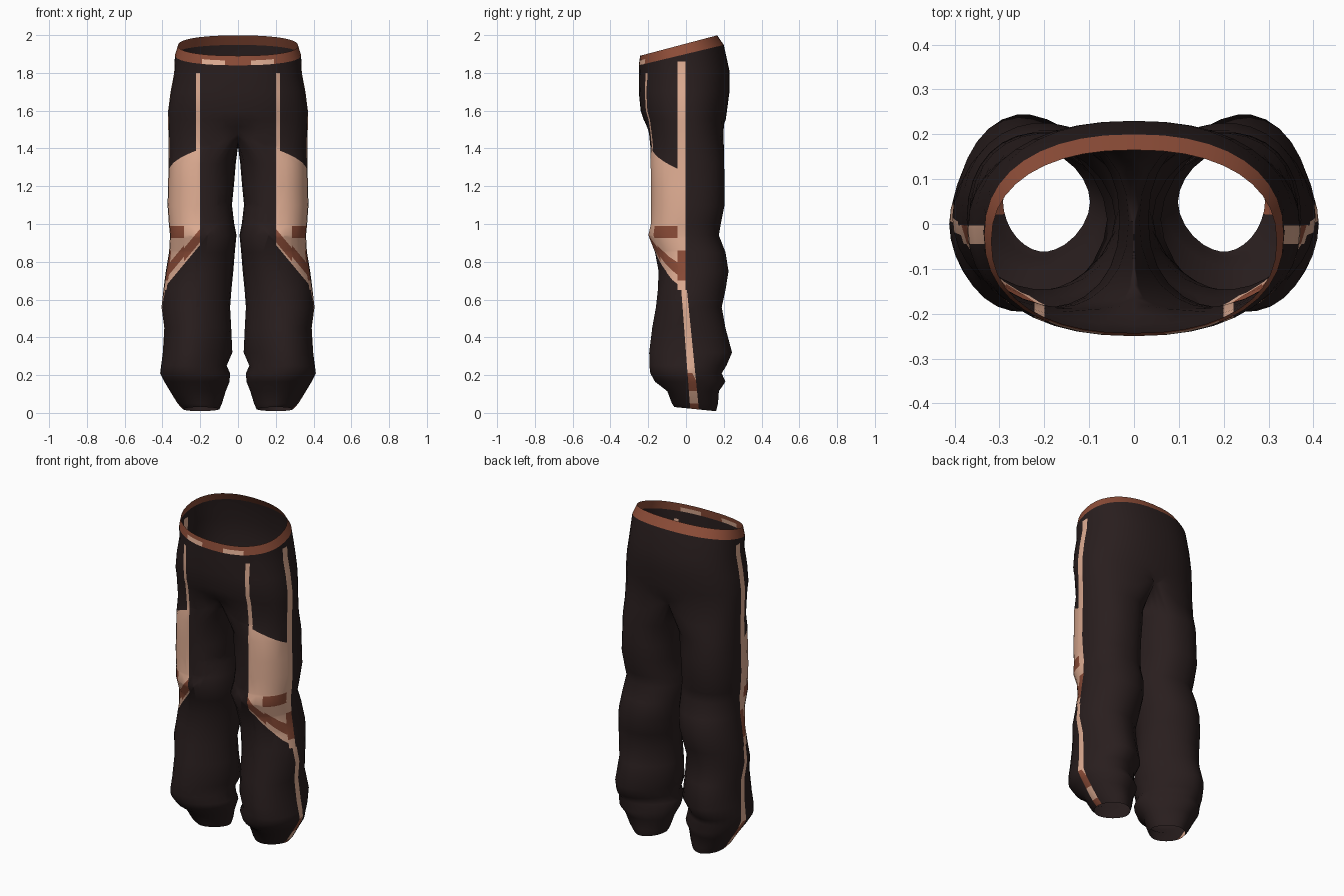
import bpy, bmesh
from math import pi, sin, cos, radians
from mathutils import Vector

cube = bpy.data.objects.get("Cube")
if cube:
    bpy.data.objects.remove(cube, do_unlink=True)

OUTER, INNER = 20, 8          # segments on the outer side and the inseam side
DARK, TAN, RUST = range(3)


def make_material(name, colour):
    mat = bpy.data.materials.new(name)
    mat.use_nodes = True
    mat.diffuse_color = (*colour, 1)
    mat.node_tree.nodes["Principled BSDF"].inputs["Base Color"].default_value = (*colour, 1)
    return mat


materials = [
    make_material("dark_cloth", (.022, .013, .013)),
    make_material("tan_panel", (.76, .43, .3)),
    make_material("rust_trim", (.27, .075, .04)),
]


def power(value, exponent):
    return abs(value) ** exponent * (1 if value >= 0 else -1)


def hip_ring(z, half_width, front, back, tilt):
    """Half ring from the front centre round the side to the back centre."""
    points = []
    for i in range(OUTER + 1):
        angle = pi * i / OUTER
        side, along = abs(sin(angle)) ** .88, power(cos(angle), .88)
        if i in (0, OUTER):
            side = 0
        y = (front + back) / 2 - (back - front) / 2 * along
        points.append(Vector((half_width * side, y, z + tilt * y)))
    return points


def leg_ring(z, inside, outside, front, back, tilt=0):
    """Closed ring; the last points run along the inseam."""
    points = []
    lean = .035 * max(0, 1 - abs(z - .35) / .4)    # shin and calf swing outwards
    shape = .9 + .2 * min(1, max(0, (.9 - z) / .4))  # less boxy below the knee
    for i in range(OUTER + INNER):
        if i <= OUTER:
            angle = pi / 3 + 4 * pi / 3 * i / OUTER
        else:
            angle = 5 * pi / 3 + 2 * pi / 3 * (i - OUTER) / INNER
        x = (inside + outside) / 2 - (outside - inside) / 2 * power(cos(angle), shape)
        x += lean * sin(angle) ** 2
        y = (front + back) / 2 - (back - front) / 2 * power(sin(angle), shape)
        points.append(Vector((max(x, 0), y, z + tilt * (y - (front + back) / 2))))
    return points


def loft(bm, rings):
    """Skin the rings from top to bottom; closed where both rings are closed."""
    rows = [[bm.verts.new(p) for p in ring] for ring in rings]
    for top, low in zip(rows, rows[1:]):
        closed = len(top) == len(low) == OUTER + INNER
        for i in range(OUTER + INNER if closed else OUTER):
            j = (i + 1) % len(top) if closed else i + 1
            bm.faces.new((top[i], low[i], low[j], top[j]))


def cut(bm, point, normal, where):
    """Cut the faces that pass the test along a plane."""
    faces = [f for f in bm.faces if where(f.calc_center_median())]
    geom = set(faces)
    for f in faces:
        geom.update(f.edges)
        geom.update(f.verts)
    bmesh.ops.bisect_plane(bm, geom=list(geom), dist=.0005,
                           plane_co=point, plane_no=normal)


def finish(bm, name, rule):
    for face in bm.faces:
        face.material_index = rule(face.calc_center_median())
    mesh = bpy.data.meshes.new(name)
    bm.to_mesh(mesh)
    bm.free()
    obj = bpy.data.objects.new(name, mesh)
    bpy.context.collection.objects.link(obj)
    for mat in materials:
        mesh.materials.append(mat)
    mirror = obj.modifiers.new("mirror", "MIRROR")
    mirror.use_clip = True
    mirror.merge_threshold = .001
    bpy.ops.object.select_all(action="DESELECT")
    obj.select_set(True)
    bpy.context.view_layer.objects.active = obj
    bpy.ops.object.shade_smooth_by_angle(angle=radians(60))


# Waistband with tan patches on the front
rim = hip_ring(1.955, .318, -.243, .165, .265)
seam = hip_ring(1.9, .334, -.25, .2, .24)
middle = [a.lerp(b, .5) for a, b in zip(rim, seam)]
band = bmesh.new()
loft(band, [rim, middle, seam])
for x in (.07, .19):
    cut(band, (x, 0, 0), (1, 0, 0), lambda c: c.y < 0)
finish(band, "waistband",
       lambda c: TAN if c.y < -.1 and .07 < c.x < .19 and c.z < 1.868 else RUST)

# Hips: height, half width, front, back, tilt
hips = [seam] + [hip_ring(*row) for row in (
    (1.8, .338, -.25, .23, .05),
    (1.7, .357, -.25, .23, 0),
    (1.6, .37, -.24, .217, 0),
    (1.55, .37, -.224, .21, 0),
)]

# Saddle-shaped crotch, higher at the front and back seams
crotch = leg_ring(1.41, -.15, .368, -.19, .2)
for p in crotch:
    p.z += 2.5 * p.y ** 2 * max(0, 1 - p.x / .15)
fork = [a.lerp(b, .5) for a, b in zip(hips[-1], crotch)]

# Legs: height, inseam, outseam, front, back
legs = [leg_ring(*row) for row in (
    (1.32, .012, .368, -.188, .203),
    (1.2, .022, .37, -.186, .205),
    (1.1, .032, .373, -.186, .205),
    (1.0, .02, .366, -.187, .185),
    (.94, .008, .36, -.2, .175),
    (.85, .017, .365, -.165, .21),
    (.75, .025, .382, -.146, .226),
    (.65, .035, .395, -.15, .21),
    (.56, .042, .405, -.16, .19),
    (.45, .036, .39, -.18, .21),
    (.32, .03, .398, -.196, .245),
    (.25, .06, .407, -.195, .215),
    (.21, .042, .412, -.19, .19),
    (.165, .045, .39, -.165, .21),
    (.115, .065, .36, -.1, .175),
    (.05, .085, .32, -.075, .17),
)]
hem = leg_ring(.02, .098, .292, -.062, .16, -.1)

trousers = bmesh.new()
loft(trousers, hips + [fork, crotch] + legs + [hem])


# Colour boundaries, shared by the cuts and the colour rule
def panel_top(x, y):
    return 1.4 - .3 * (x - .2) - .4 * (y + .19)


def panel_bottom(x):
    return .89 - 1.2 * (x - .2)


def stripe_back(z):
    return -.003 if z > .65 else .005 + .1 * (.65 - z)


def stripe_front(z):
    return -.045 if z > .65 else -.025 + .075 * (.65 - z)


def on_front(c):
    return c.y < 0 and .55 < c.z < 1.87


def in_panel(c):
    return (c.x > .2 and c.y < stripe_back(c.z)
            and panel_bottom(c.x) < c.z < panel_top(c.x, c.y))


# Front stripe and thigh panel
for x in (.2, .222):
    cut(trousers, (x, 0, 0), (1, 0, 0), on_front)
cut(trousers, (0, 0, 1.8), (0, 0, 1), lambda c: c.y < 0 and .2 < c.x < .222)
cut(trousers, (.2, 0, panel_top(.2, 0)), (.3, .4, 1), on_front)
for lift in (0, .015, .04, .085, .1):
    cut(trousers, (.2, 0, panel_bottom(.2) + lift), (1.2, 0, 1), on_front)

# Side stripe, straight on the thigh and drifting back on the shin
cut(trousers, (0, 0, .65), (0, 0, 1), lambda c: c.x > .2)
for edge, slope in ((stripe_front, .075), (stripe_back, .1)):
    cut(trousers, (0, edge(1), 0), (0, 1, 0), lambda c: c.x > .2 and c.z > .65)
    cut(trousers, (0, edge(.65), .65), (0, 1, slope), lambda c: c.x > .2 and c.z < .65)
cut(trousers, (0, 0, 1.86), (0, 0, 1), lambda c: c.x > .25 and -.045 < c.y < -.003)

# Worn patches on the knee
for z in (.7, .86, .925, .99):
    cut(trousers, (0, 0, z), (0, 0, 1), in_panel)
cut(trousers, (.285, 0, 0), (1, 0, 0), lambda c: in_panel(c) and c.z < .99)


def cloth_colour(c):
    if in_panel(c):
        lift = c.z - panel_bottom(c.x)
        worn_band = .015 < lift < .085 if c.x < .285 else .04 < lift < .1
        worn_knee = c.x > .285 and .925 < c.z < .99 and c.y < -.045
        worn_side = c.y > -.045 and .7 < c.z < .86
        return RUST if worn_band or worn_knee or worn_side else TAN
    if c.x > .2 and stripe_front(c.z) < c.y < stripe_back(c.z) and c.z < 1.86:
        return RUST if .11 < c.z < .19 or c.z < .05 else TAN
    if c.y < -.05 and .2 < c.x < .222 and 1.3 < c.z < 1.8:
        return TAN
    return DARK


finish(trousers, "trousers", cloth_colour)
